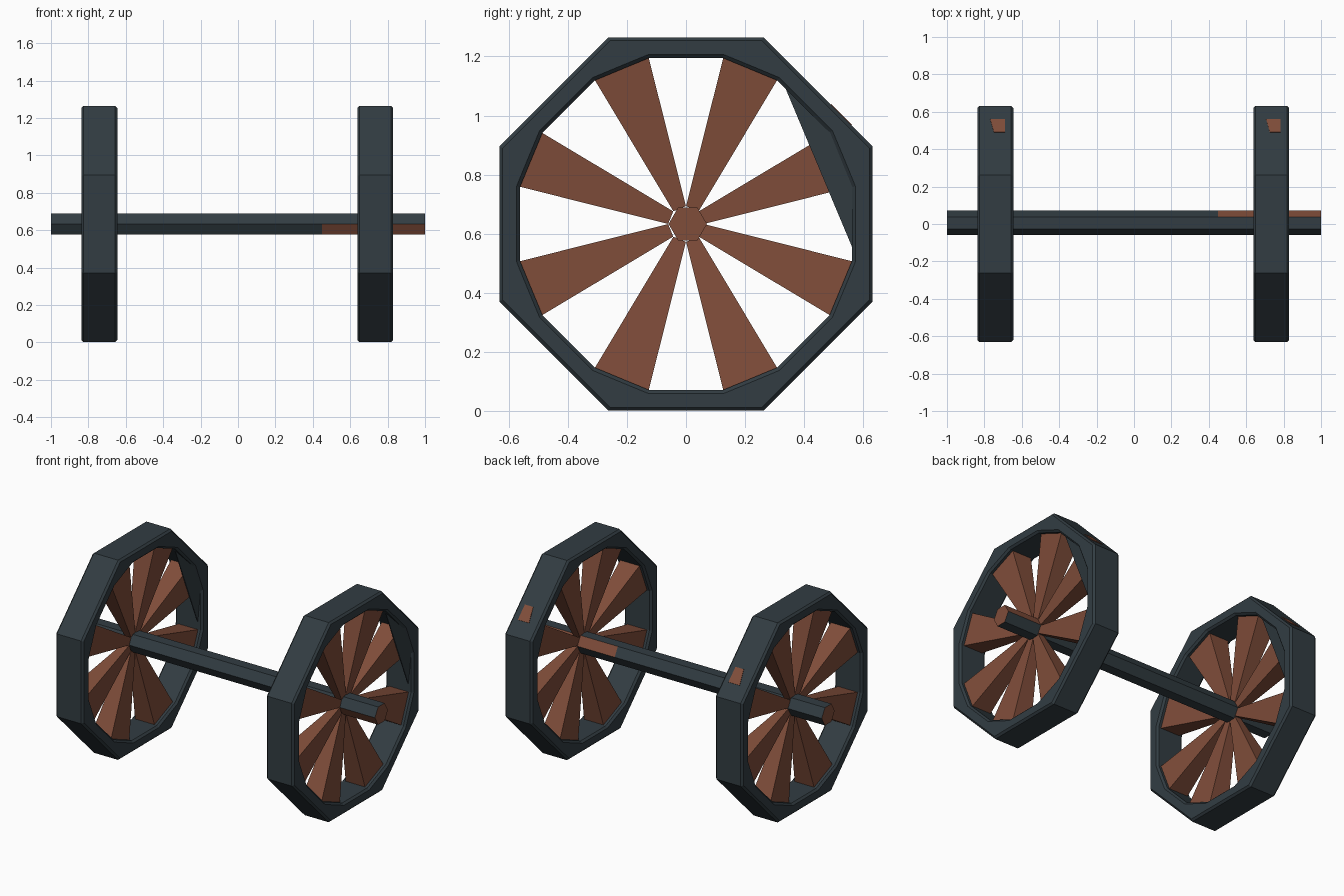
import bpy, bmesh, math
from mathutils import Vector

if "Cube" in bpy.data.objects:
    bpy.data.objects.remove(bpy.data.objects["Cube"])

CZ = 0.633          # wheel centre height
HALF = 0.096        # half tread width


def material(name, rgb):
    m = bpy.data.materials.new(name)
    m.diffuse_color = (*rgb, 1)
    m.use_nodes = True
    m.node_tree.nodes["Principled BSDF"].inputs["Base Color"].default_value = m.diffuse_color
    return m


IRON = material("dark_iron", (0.032, 0.046, 0.055))
WOOD = material("brown_wood", (0.215, 0.074, 0.042))


def finish(bm, name, mats, loc, recalc=True):
    if recalc:
        bmesh.ops.recalc_face_normals(bm, faces=bm.faces[:])
    me = bpy.data.meshes.new(name)
    bm.to_mesh(me)
    bm.free()
    for m in mats:
        me.materials.append(m)
    ob = bpy.data.objects.new(name, me)
    ob.location = loc
    bpy.context.collection.objects.link(ob)
    return ob


def skin(bm, loops, closed):
    """Join equal loops of points with quads; cap the ends when open."""
    rings = [[bm.verts.new(p) for p in loop] for loop in loops]
    n = len(rings[0])
    pairs = list(zip(rings, rings[1:] + rings[:1])) if closed else list(zip(rings, rings[1:]))
    faces = [bm.faces.new((a[j], a[(j + 1) % n], b[(j + 1) % n], b[j]))
             for a, b in pairs for j in range(n)]
    if not closed:
        faces += [bm.faces.new(rings[0]), bm.faces.new(rings[-1])]
    return faces


# Rim: octagon outside, clipped octagon inside, small chamfers
def rim(name, loc):
    bm = bmesh.new()
    loops, b = [], 0.012
    for k in range(8):
        for off in (-12.5, 12.5, 22.5):
            a = math.radians(45 * k + off)
            d = Vector((0, math.cos(a), math.sin(a)))
            o = math.radians(off)
            ro = 0.632 / math.cos(o)
            ri = 0.567 if off > 20 else 0.562 / math.cos(o)
            prof = [(ro, HALF - b), (ro - b, HALF), (ri + b, HALF), (ri, HALF - b)]
            prof += [(r, -x) for r, x in reversed(prof)]
            loops.append([d * r + Vector((x, 0, 0)) for r, x in prof])
    skin(bm, loops, True)
    bmesh.ops.dissolve_limit(bm, angle_limit=0.01, verts=bm.verts[:], edges=bm.edges[:])
    return finish(bm, name, [IRON], loc)


# Spokes: eight wedges that widen toward the rim
def spokes(name, loc):
    bm = bmesh.new()
    for k in range(8):
        a = math.radians(22.5 + 45 * k)
        d = Vector((0, math.cos(a), math.sin(a)))
        t = Vector((0, -math.sin(a), math.cos(a)))
        loops = []
        for r, w, h in ((0.056, 0.023, 0.022), (0.57, 0.099, 0.068)):
            loops.append([d * r + t * (w * i) + Vector((h * j, 0, 0))
                          for i, j in ((1, 1), (-1, 1), (-1, -1), (1, -1))])
        skin(bm, loops, False)
    return finish(bm, name, [WOOD], loc)


# Gusset: thin slanted plate filling one upper corner of the opening
def gusset(name, loc):
    bm = bmesh.new()
    pts = [Vector((0.066, 0.33, 0.475)), Vector((0.066, 0.565, -0.085)),
           Vector((0.09, 0.57, 0.16)), Vector((0.09, 0.49, 0.34))]
    skin(bm, [pts, [p - Vector((0.006, 0, 0)) for p in pts]], False)
    return finish(bm, name, [IRON], loc)


# Wooden patch showing on the upper rear tread face
def patch(name, loc):
    bm = bmesh.new()
    c = 0.632 * math.sqrt(2)
    pts = [Vector((x, y, c - y)) for x, y in
           ((-0.028, 0.56), (0.05, 0.56), (0.05, 0.49), (-0.008, 0.49))]
    up = Vector((0, 1, 1)).normalized() * 0.003
    skin(bm, [[p + up for p in pts], [p - up for p in pts]], False)
    return finish(bm, name, [WOOD], loc)


for side, x in (("left", -0.741), ("right", 0.734)):
    loc = (x, 0, CZ)
    rim(side + "_rim", loc)
    spokes(side + "_spokes", loc)
    gusset(side + "_gusset", loc)
    patch(side + "_tread_patch", loc)

# Axle: hexagonal bar with wooden ends and two partly wooden sides
bm = bmesh.new()
loops = [[Vector((x, 0.065 * math.cos(math.radians(60 * j)), 0.065 * math.sin(math.radians(60 * j))))
          for j in range(6)] for x in (-1, 0.45, 1)]
skin(bm, loops, False)
bmesh.ops.recalc_face_normals(bm, faces=bm.faces[:])
for f in bm.faces:
    n, c = f.normal, f.calc_center_median()
    if abs(n.x) > 0.9 or (c.x > 0.5 and n.y * n.z > 0.2):
        f.material_index = 1
finish(bm, "axle", [IRON, WOOD], (0, 0.006, CZ))
